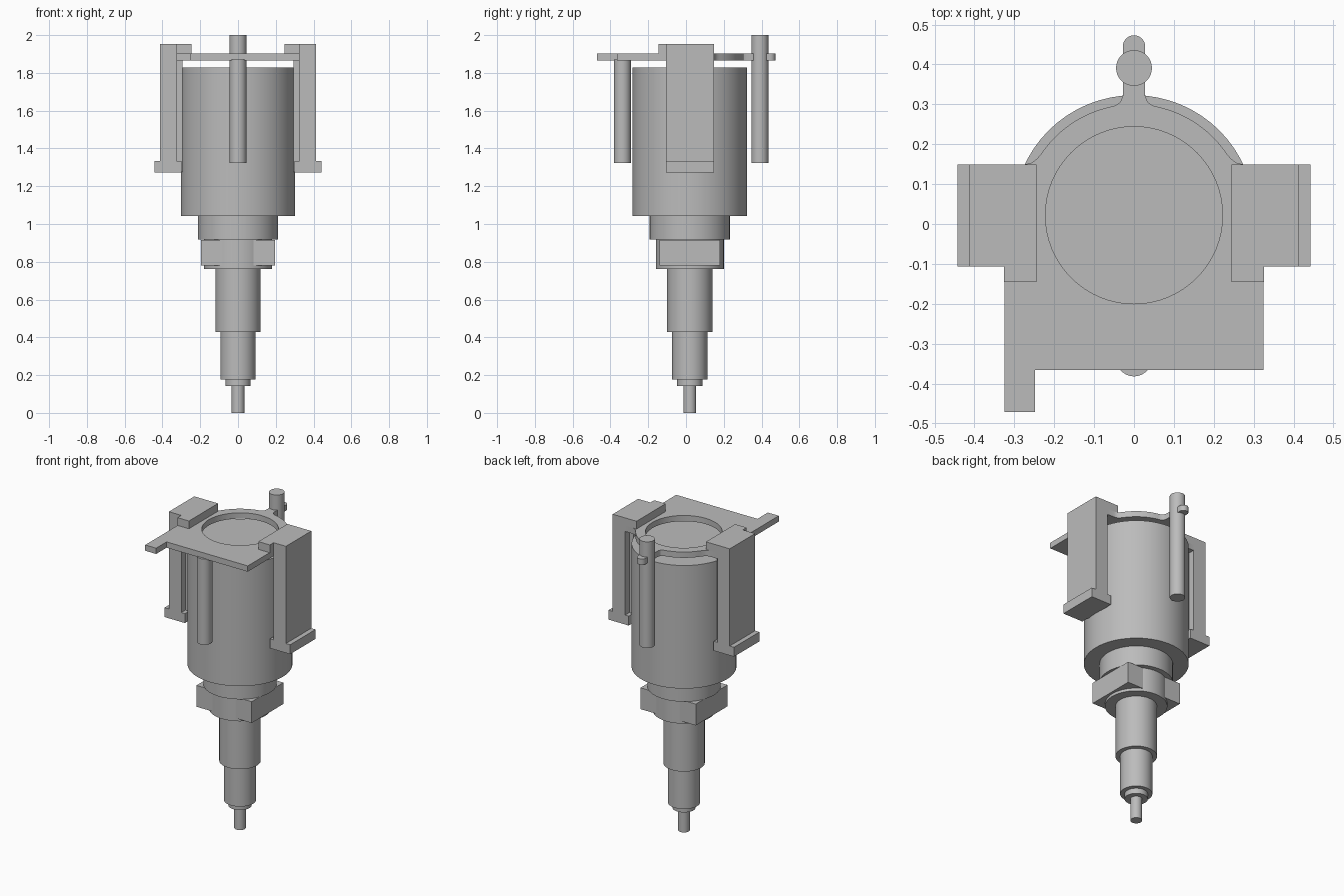
import bpy, bmesh, math
from mathutils import Matrix, Vector

cube = bpy.data.objects.get("Cube")
if cube:
    bpy.data.objects.remove(cube, do_unlink=True)

grey = bpy.data.materials.new("plain grey")
grey.use_nodes = True
COLOUR = (0.5, 0.5, 0.5, 1)
grey.diffuse_color = COLOUR
grey.node_tree.nodes["Principled BSDF"].inputs["Base Color"].default_value = COLOUR

AXIS_Y = 0.02


def finish(ob, smooth=False):
    ob.data.materials.clear()
    ob.data.materials.append(grey)
    bpy.ops.object.select_all(action='DESELECT')
    ob.select_set(True)
    bpy.context.view_layer.objects.active = ob
    if smooth:
        bpy.ops.object.shade_smooth_by_angle(angle=math.radians(30))
    return ob


def mesh_object(name, bm, smooth=False):
    bmesh.ops.recalc_face_normals(bm, faces=bm.faces)
    me = bpy.data.meshes.new(name)
    bm.to_mesh(me)
    bm.free()
    ob = bpy.data.objects.new(name, me)
    bpy.context.collection.objects.link(ob)
    return finish(ob, smooth)


def box(name, x, y, z):
    """Box from (low, high) pairs."""
    bm = bmesh.new()
    size = [abs(b - a) for a, b in (x, y, z)]
    mid = [(a + b) / 2 for a, b in (x, y, z)]
    bmesh.ops.create_cube(bm, size=1, matrix=Matrix.LocRotScale(Vector(mid), None, Vector(size)))
    return mesh_object(name, bm)


def lathe(name, profile, y, steps=64):
    """Turn a (radius, z) profile about a vertical axis at x = 0."""
    bm = bmesh.new()
    verts = [bm.verts.new((r, y, z)) for r, z in profile]
    edges = [bm.edges.new(pair) for pair in zip(verts, verts[1:])]
    bmesh.ops.spin(bm, geom=verts + edges, cent=(0, y, 0), axis=(0, 0, 1),
                   angle=math.tau, steps=steps)
    bmesh.ops.remove_doubles(bm, verts=bm.verts, dist=1e-4)
    return mesh_object(name, bm, True)


def arc(radius, cy, start, end, n):
    angles = [math.radians(start + (end - start) * i / n) for i in range(n + 1)]
    return [(radius * math.cos(a), cy + radius * math.sin(a)) for a in angles]


# Stepped main body, from the tip pin up to the large barrel: (radius, low, high)
steps = [(0.034, 0, 0.143), (0.067, 0.143, 0.177), (0.093, 0.177, 0.428),
         (0.12, 0.428, 0.762), (0.18, 0.762, 0.917), (0.212, 0.917, 1.043),
         (0.303, 1.043, 1.828)]
profile = [(0, 0)]
for r, low, high in steps:
    profile += [(r, low), (r, high)]
profile.append((0, steps[-1][2]))
lathe("stepped_body", profile, AXIS_Y)

# Block with wrench flats around the neck
box("wrench_block", (-0.195, 0.195), (AXIS_Y - 0.16, AXIS_Y + 0.16), (0.78, 0.916))

# Two guide rods
for name, y, low, high in (("front_rod", -0.337, 1.323, 1.87), ("back_rod", 0.391, 1.323, 2.0)):
    lathe(name, [(0, low), (0.045, low), (0.045, high), (0, high)], y, 32)

# Top plate: right half of the rear edge, then mirrored, then the front with its tongue
half = [(0.325, -0.366), (0.325, 0.149), (0.275, 0.149), (0.255, 0.154), (0.242, 0.165)]
half += arc(0.28, AXIS_Y, 34, 77, 16)
half += [(0.046, 0.297), (0.034, 0.306), (0.028, 0.322)]
half += arc(0.028, 0.445, 0, 80, 6)
outline = half + [(-x, y) for x, y in reversed(half[1:])]
outline += [(-0.325, -0.471), (-0.248, -0.471), (-0.248, -0.366)]
hole = arc(0.222, AXIS_Y + 0.002, 0, 354.375, 63)

curve = bpy.data.curves.new("top_plate", 'CURVE')
curve.dimensions = '2D'
curve.fill_mode = 'BOTH'
curve.extrude = 0.0185
for loop in (outline, hole):
    spline = curve.splines.new('POLY')
    spline.points.add(len(loop) - 1)
    for point, (x, y) in zip(spline.points, loop):
        point.co = (x, y, 0, 1)
    spline.use_cyclic_u = True
plate = bpy.data.objects.new("top_plate", curve)
bpy.context.collection.objects.link(plate)
plate.location.z = 1.885
bpy.ops.object.select_all(action='DESELECT')
plate.select_set(True)
bpy.context.view_layer.objects.active = plate
bpy.ops.object.convert(target='MESH')
plate = bpy.context.view_layer.objects.active
bm = bmesh.new()
bm.from_mesh(plate.data)
bmesh.ops.remove_doubles(bm, verts=bm.verts, dist=1e-4)
bmesh.ops.recalc_face_normals(bm, faces=bm.faces)
bm.to_mesh(plate.data)
bm.free()
finish(plate, True)

# Side clips: wall, inner rib, foot and top lip on each side
for side, s in (("left", 1), ("right", -1)):
    def part(name, x, y, z):
        box(f"{side}_clip_{name}", sorted((s * x[0], s * x[1])), y, z)
    depth = (-0.107, 0.149)
    part("wall", (0.325, 0.413), depth, (1.275, 1.953))
    part("rib", (0.295, 0.326), (-0.065, 0.107), (1.275, 1.87))
    part("foot", (0.30, 0.443), depth, (1.273, 1.333))
    part("lip", (0.245, 0.326), (-0.145, 0.149), (1.902, 1.953))
